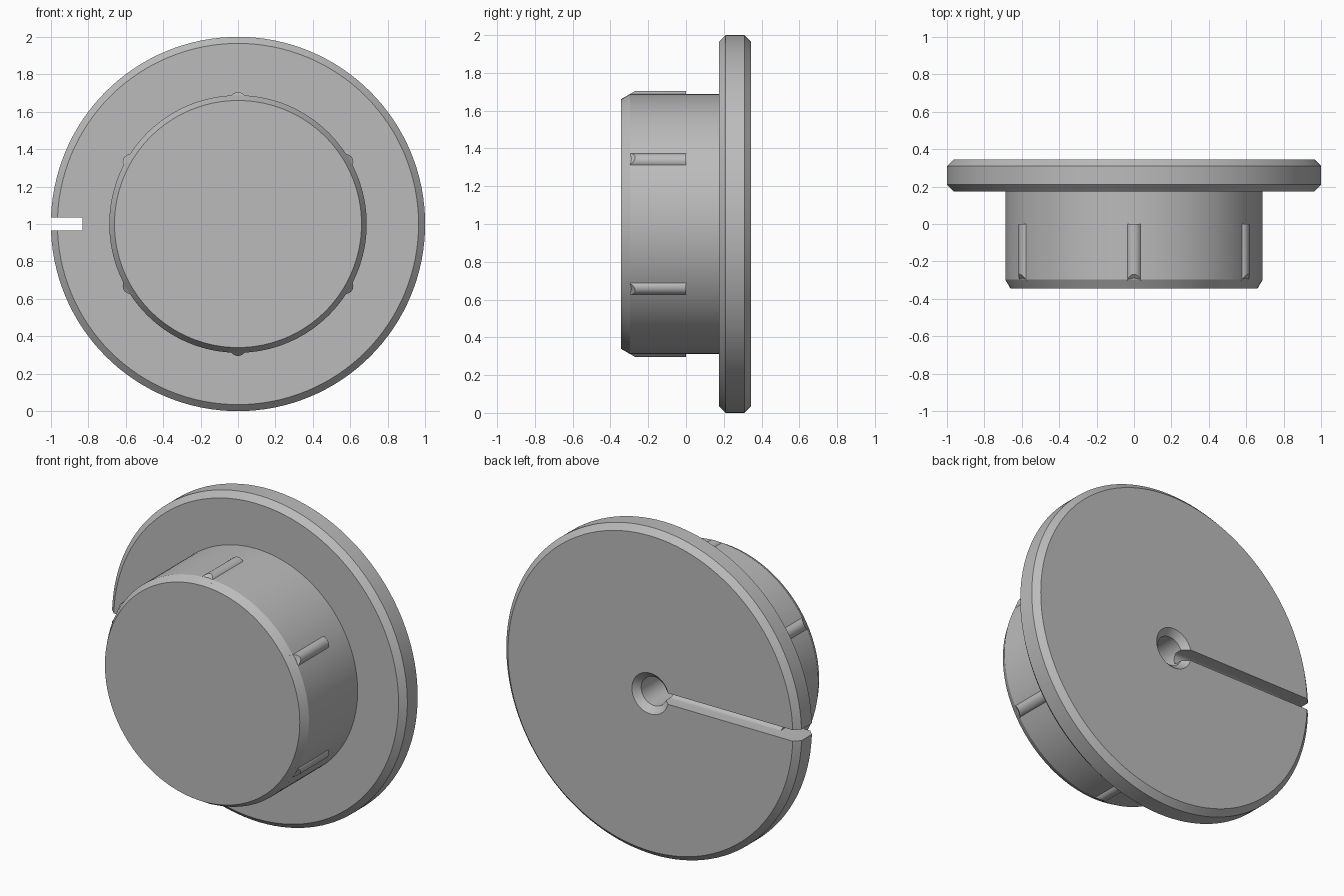
import bpy, bmesh, math
from mathutils import Vector

if "Cube" in bpy.data.objects:
    bpy.data.objects.remove(bpy.data.objects["Cube"])

grey = bpy.data.materials.new("plain grey")
grey.diffuse_color = (0.5, 0.5, 0.5, 1)
grey.use_nodes = True
grey.node_tree.nodes["Principled BSDF"].inputs["Base Color"].default_value = grey.diffuse_color


def finish(name, bm):
    bmesh.ops.recalc_face_normals(bm, faces=bm.faces)
    me = bpy.data.meshes.new(name)
    bm.to_mesh(me)
    bm.free()
    me.materials.append(grey)
    ob = bpy.data.objects.new(name, me)
    bpy.context.collection.objects.link(ob)
    return ob


def lathe(name, profile, steps=128):
    """Revolve (radius, y) points around the y axis at z = 1; end points are capped."""
    bm = bmesh.new()
    rings = []
    for r, y in profile:
        rings.append([bm.verts.new((r * math.cos(a), y, 1 + r * math.sin(a)))
                      for a in (2 * math.pi * i / steps for i in range(steps))])
    for a, b in zip(rings, rings[1:]):
        for i in range(steps):
            j = (i + 1) % steps
            bm.faces.new((a[i], a[j], b[j], b[i]))
    bm.faces.new(rings[0])
    bm.faces.new(rings[-1])
    return finish(name, bm)


def extrude_x(name, section, x0, x1):
    """Extrude a (y, z) section from x0 to x1."""
    bm = bmesh.new()
    face = bm.faces.new([bm.verts.new((x0, y, z)) for y, z in section])
    new = bmesh.ops.extrude_face_region(bm, geom=[face])["geom"]
    bmesh.ops.translate(bm, vec=Vector((x1 - x0, 0, 0)),
                        verts=[v for v in new if isinstance(v, bmesh.types.BMVert)])
    return finish(name, bm)


def smooth(ob):
    bpy.ops.object.select_all(action='DESELECT')
    ob.select_set(True)
    bpy.context.view_layer.objects.active = ob
    bpy.ops.object.shade_smooth_by_angle(angle=math.radians(25))


def cut(ob, cutter):
    mod = ob.modifiers.new("cut", 'BOOLEAN')
    mod.operation, mod.solver, mod.object = 'DIFFERENCE', 'EXACT', cutter
    bpy.context.view_layer.objects.active = ob
    bpy.ops.object.modifier_apply(modifier=mod.name)
    bpy.data.objects.remove(cutter)


# Plug and flange in one turned body
body = lathe("plug_body", [(0.66, -0.345), (0.688, -0.297), (0.688, 0.175), (0.965, 0.175),
                           (1.0, 0.21), (1.0, 0.31), (0.965, 0.345)])

# Chamfered blind hole in the back
cut(body, lathe("hole_cutter", [(0.088, -0.12), (0.088, 0.308), (0.135, 0.355)], 48))

# Round-bottomed cord channel from the hole to the rim
w, low = 0.034, 0.275
section = [(0.4, 1 + w)] + [(low - w * math.sin(math.pi * i / 12), 1 + w * math.cos(math.pi * i / 12))
                            for i in range(13)] + [(0.4, 1 - w)]
cut(body, extrude_x("channel_cutter", section, -1.1, -0.03))

# Notch straight through the rim at the end of the channel
cut(body, extrude_x("notch_cutter", [(0.1, 1 - w), (0.1, 1 + w), (0.4, 1 + w), (0.4, 1 - w)], -1.1, -0.83))
smooth(body)

# Six rounded grip ribs, their front ends following the plug's chamfer
for k in range(6):
    turn = math.radians(30 + 60 * k)
    bm = bmesh.new()
    front, back = [], []
    for i in range(24):
        a = 2 * math.pi * i / 24
        r, t = 0.662 + 0.043 * math.cos(a), 0.043 * math.sin(a)
        x = r * math.cos(turn) - t * math.sin(turn)
        z = 1 + r * math.sin(turn) + t * math.cos(turn)
        y = max(-0.33, -0.345 + (math.hypot(r, t) - 0.66) * 1.7)
        front.append(bm.verts.new((x, y, z)))
        back.append(bm.verts.new((x, 0, z)))
    for i in range(24):
        j = (i + 1) % 24
        bm.faces.new((front[i], front[j], back[j], back[i]))
    # Front cap as a fan so that it can bend
    hub = bm.verts.new((0.655 * math.cos(turn), -0.33, 1 + 0.655 * math.sin(turn)))
    for i in range(24):
        bm.faces.new((front[(i + 1) % 24], front[i], hub))
    bm.faces.new(back)
    smooth(finish(f"grip_rib_{k + 1}", bm))
